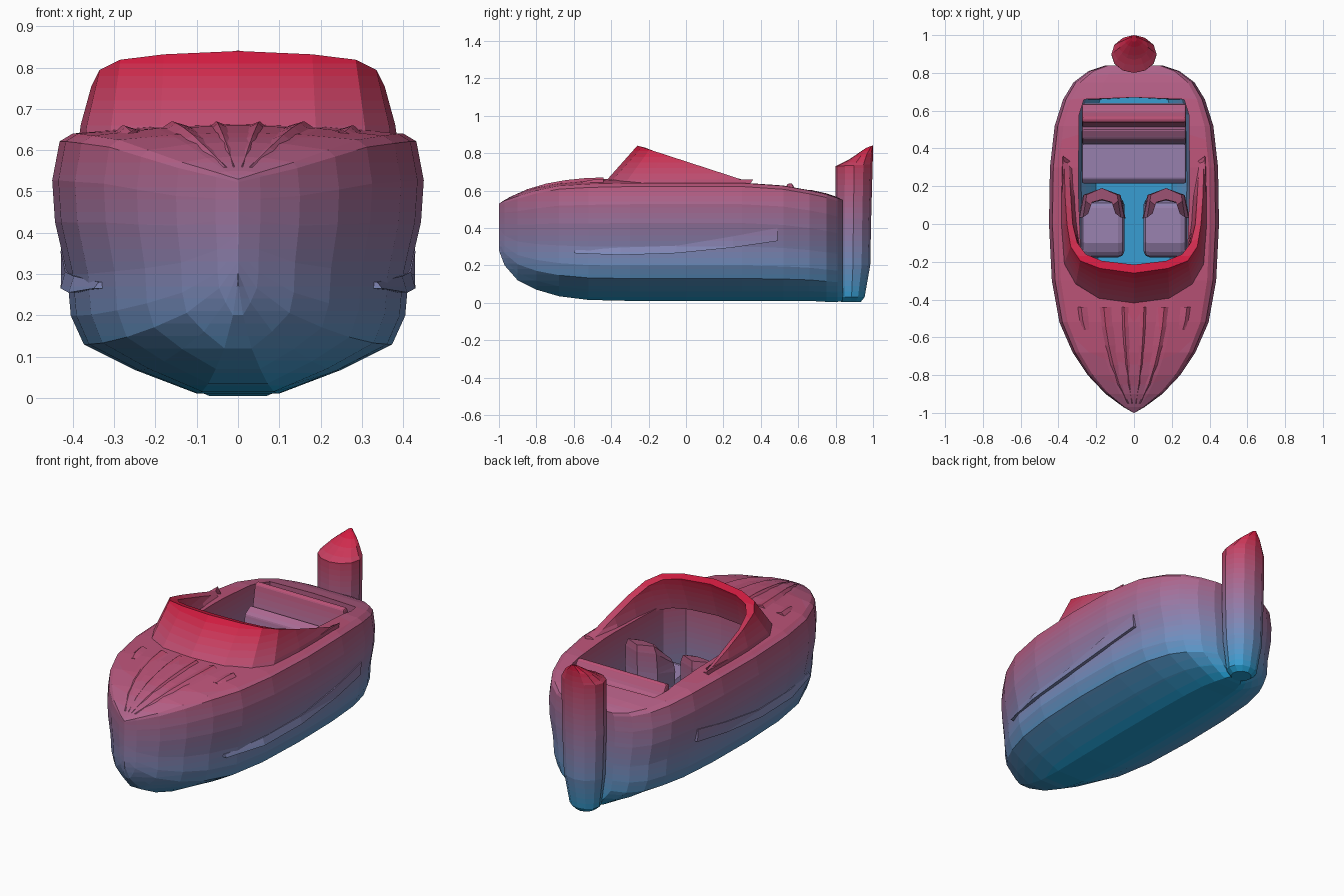
import bpy, bmesh, math

if "Cube" in bpy.data.objects:
    bpy.data.objects.remove(bpy.data.objects["Cube"])


def finish(name, bm):
    bmesh.ops.remove_doubles(bm, verts=bm.verts, dist=0.0005)
    bmesh.ops.recalc_face_normals(bm, faces=bm.faces)
    me = bpy.data.meshes.new(name)
    bm.to_mesh(me)
    bm.free()
    ob = bpy.data.objects.new(name, me)
    bpy.context.collection.objects.link(ob)
    return ob


def loft(name, rings):
    """Skin closed rings of equal length and cap both ends."""
    bm = bmesh.new()
    vs = [[bm.verts.new(p) for p in r] for r in rings]
    n = len(rings[0])
    for a, b in zip(vs, vs[1:]):
        for i in range(n):
            j = (i + 1) % n
            bm.faces.new((a[i], a[j], b[j], b[i]))
    bm.faces.new(vs[0])
    bm.faces.new(vs[-1])
    return finish(name, bm)


def apply_modifier(ob, m):
    bpy.context.view_layer.objects.active = ob
    bpy.ops.object.modifier_apply(modifier=m.name)


def bevel(ob, width, segments=2):
    m = ob.modifiers.new("soft_edges", 'BEVEL')
    m.width, m.segments, m.limit_method = width, segments, 'ANGLE'
    apply_modifier(ob, m)
    return ob


def mirror_pts(half):
    """Half outline from centre front round to centre back -> full outline."""
    return half + [(-x, *r) for x, *r in reversed(half[1:-1])]


# Hull stations: y, half width, keel z, sheer z, deck crown z
STATIONS = [
    (-1.00, 0.002, 0.28, 0.53, 0.53), (-0.97, 0.055, 0.20, 0.545, 0.55),
    (-0.90, 0.15, 0.12, 0.57, 0.585), (-0.80, 0.245, 0.07, 0.60, 0.62),
    (-0.68, 0.325, 0.035, 0.625, 0.642), (-0.52, 0.395, 0.015, 0.635, 0.66),
    (-0.30, 0.435, 0.01, 0.64, 0.665), (0.00, 0.45, 0.01, 0.64, 0.65),
    (0.30, 0.445, 0.01, 0.64, 0.645), (0.52, 0.42, 0.01, 0.625, 0.63),
    (0.66, 0.375, 0.01, 0.60, 0.605), (0.75, 0.32, 0.005, 0.58, 0.585),
    (0.81, 0.24, 0.005, 0.56, 0.565), (0.84, 0.15, 0.01, 0.55, 0.55)]
# Section below the sheer: fraction of half width, fraction of height
SECTION = [(0.22, 0.0), (0.55, 0.09), (0.83, 0.19), (0.90, 0.30), (0.92, 0.46),
           (0.985, 0.66), (1.0, 0.82), (0.96, 0.97), (0.89, 1.0)]


def station(y):
    """Interpolated half width, keel, sheer and crown at y."""
    for a, b in zip(STATIONS, STATIONS[1:]):
        if a[0] <= y <= b[0]:
            t = (y - a[0]) / (b[0] - a[0])
            return [p + (q - p) * t for p, q in zip(a[1:], b[1:])]


def hull_ring(y, w, k, s, c):
    half = [(0, y, k)] + [(f * w, y, k + (s - k) * t) for f, t in SECTION]
    half += [(0.5 * w, y, s + 0.7 * (c - s)), (0, y, c)]
    return mirror_pts(half)


hull = loft("hull", [hull_ring(*s) for s in STATIONS])

# Cockpit opening, narrowing towards the keel
well = mirror_pts([(0, -0.31), (0.21, -0.30), (0.28, -0.20), (0.295, 0.2),
                   (0.29, 0.58), (0.265, 0.66), (0, 0.67)])
cutter = loft("cockpit_cutter", [[(x * k, y, z) for x, y in well]
                                 for z, k in ((0.06, 0.68), (0.15, 0.95), (0.3, 1), (1, 1))])
cutter.hide_render = True
m = hull.modifiers.new("cockpit", 'BOOLEAN')
m.operation, m.object, m.solver = 'DIFFERENCE', cutter, 'EXACT'
apply_modifier(hull, m)
bpy.data.objects.remove(cutter)

# Wraparound windshield: base and top outlines on one side, front to back
base = [(0, -0.44), (0.19, -0.41), (0.31, -0.33), (0.37, -0.22), (0.385, -0.02),
        (0.385, 0.15), (0.38, 0.34)]
top = [(0, -0.26), (0.18, -0.235), (0.285, -0.195), (0.335, -0.12), (0.355, 0.0),
       (0.365, 0.15), (0.37, 0.33)]
inner = [(0, -0.215), (0.17, -0.195), (0.255, -0.16), (0.30, -0.10), (0.325, 0.0),
         (0.335, 0.15), (0.345, 0.32)]
ribs = []
for (bx, by), (tx, ty), (ix, iy) in zip(base, top, inner):
    z = 0.84 - 0.325 * (ty + 0.26)
    ribs.append([(bx, by, 0.63), (bx * 0.99, by + 0.02, 0.66), (tx, ty, z),
                 (ix, iy, z - 0.012), (ix * 0.93, iy - 0.06 * (iy < 0), 0.63)])
left = [[(-x, y, z) for x, y, z in r] for r in reversed(ribs[1:])]
loft("windshield", left + ribs)


# Tapered ridge lying on the foredeck: inner and outer edge as fractions of half width
def ridge(name, s, f_in, f_out, height, y0=-0.95, y1=-0.44):
    rings = []
    for i in range(6):
        t = i / 5
        y = y0 + (y1 - y0) * t
        w, _, sheer, crown = station(y)

        def deck(f):
            if f < 0.5:
                return crown - 0.3 * (crown - sheer) * f / 0.5
            return sheer + 0.7 * (crown - sheer) * (0.89 - f) / 0.39
        mid = f_in * 0.35 + f_out * 0.65
        h = height * (0.25 + 0.75 * min(1, 2 * t))
        rings.append([(s * f_in * w, y, deck(f_in) - 0.004),
                      (s * mid * w, y, deck(mid) + h),
                      (s * f_out * w, y, deck(f_out) - 0.004)])
    return loft(name, rings)


# Seats: a side profile (y, z) swept across x with softened edges
def seat(name, cx, half, profile, width):
    return bevel(loft(name, [[(cx + d, y, z) for y, z in profile]
                             for d in (-half, half)]), width)


for side, s in (("left", -1), ("right", 1)):
    ridge("bow_ridge_inner_" + side, s, 0.05, 0.17, 0.010)
    ridge("bow_ridge_outer_" + side, s, 0.26, 0.46, 0.014)
    ridge("deck_fitting_" + side, s, 0.58, 0.74, 0.014, -0.56, -0.44)

    # Side strake: y, lower z, upper z, following the hull flare
    rings = []
    for y, lo, hi in ((-0.60, 0.265, 0.28), (-0.35, 0.255, 0.295), (-0.05, 0.265, 0.305),
                      (0.25, 0.295, 0.355), (0.49, 0.33, 0.40)):
        w = station(y)[0]
        a, b = [w * (0.92 + 0.54 * max(0, z - 0.3)) for z in (lo, hi)]
        rings.append([(s * (a - 0.06), y, lo), (s * (a + 0.018), y, lo),
                      (s * (b + 0.006), y, hi), (s * (b - 0.06), y, hi)])
    loft("side_strake_" + side, rings)

    # Front seat with a curved backrest
    seat("front_seat_cushion_" + side, s * 0.165, 0.115,
         [(-0.16, 0.13), (-0.18, 0.36), (-0.10, 0.39), (0.12, 0.36), (0.14, 0.13)], 0.035)
    arc = [(-0.125, 0.03), (-0.10, 0.15), (0, 0.185), (0.10, 0.15), (0.125, 0.03),
           (0.09, 0.05), (0.065, 0.11), (0, 0.125), (-0.065, 0.11), (-0.09, 0.05)]
    rings = [[(s * 0.17 + x * k, y + dy, z - drop * max(0, 0.12 - y)) for x, y in arc]
             for z, k, dy, drop in ((0.30, 0.95, 0, 0), (0.45, 1.0, 0, 0.3),
                                    (0.56, 0.95, 0.005, 1.0), (0.60, 0.8, 0.005, 1.2))]
    loft("front_seat_back_" + side, rings)

# Rear bench with stepped back
seat("rear_bench", 0, 0.275,
     [(0.22, 0.13), (0.215, 0.36), (0.24, 0.385), (0.425, 0.37), (0.45, 0.50),
      (0.50, 0.53), (0.515, 0.50), (0.54, 0.635), (0.565, 0.64), (0.60, 0.58),
      (0.635, 0.57), (0.64, 0.13)], 0.008)


# Outboard motor: twelve-sided column with a slanted pointed hood
def motor_ring(z, rx, y0, y1, tilt=0):
    cy, ry = (y0 + y1) / 2, (y1 - y0) / 2
    return [(rx * math.sin(a), cy - ry * math.cos(a), z - tilt * math.cos(a))
            for a in (2 * math.pi * i / 12 for i in range(12))]


loft("outboard_motor", [motor_ring(*r) for r in (
    (0.005, 0.055, 0.83, 0.935), (0.03, 0.085, 0.815, 0.955), (0.20, 0.11, 0.80, 0.985),
    (0.45, 0.12, 0.80, 0.99), (0.735, 0.12, 0.80, 0.998, 0.005),
    (0.785, 0.075, 0.87, 1.0, 0.02), (0.835, 0.015, 0.965, 1.0, 0.006))])

# Paint: blue at the keel fading through violet to red at the top
LOW, HIGH = (0.005, 0.36, 0.68), (0.65, 0.005, 0.04)
BANDS, HEIGHT = 28, 0.84
paints = []
for i in range(BANDS):
    t = (i + 0.5) / BANDS
    mat = bpy.data.materials.new(f"paint_band_{i}")
    mat.diffuse_color = (*[a + (b - a) * t for a, b in zip(LOW, HIGH)], 1)
    mat.use_nodes = True
    mat.node_tree.nodes["Principled BSDF"].inputs["Base Color"].default_value = mat.diffuse_color
    paints.append(mat)

for ob in list(bpy.context.collection.objects):
    bm = bmesh.new()
    bm.from_mesh(ob.data)
    for i in range(1, BANDS):
        bmesh.ops.bisect_plane(bm, geom=bm.verts[:] + bm.edges[:] + bm.faces[:],
                               plane_co=(0, 0, i * HEIGHT / BANDS), plane_no=(0, 0, 1))
    ob.data.materials.clear()
    for mat in paints:
        ob.data.materials.append(mat)
    for f in bm.faces:
        z = f.calc_center_bounds().z
        f.material_index = max(0, min(BANDS - 1, int(z / HEIGHT * BANDS)))
    bm.to_mesh(ob.data)
    bm.free()
